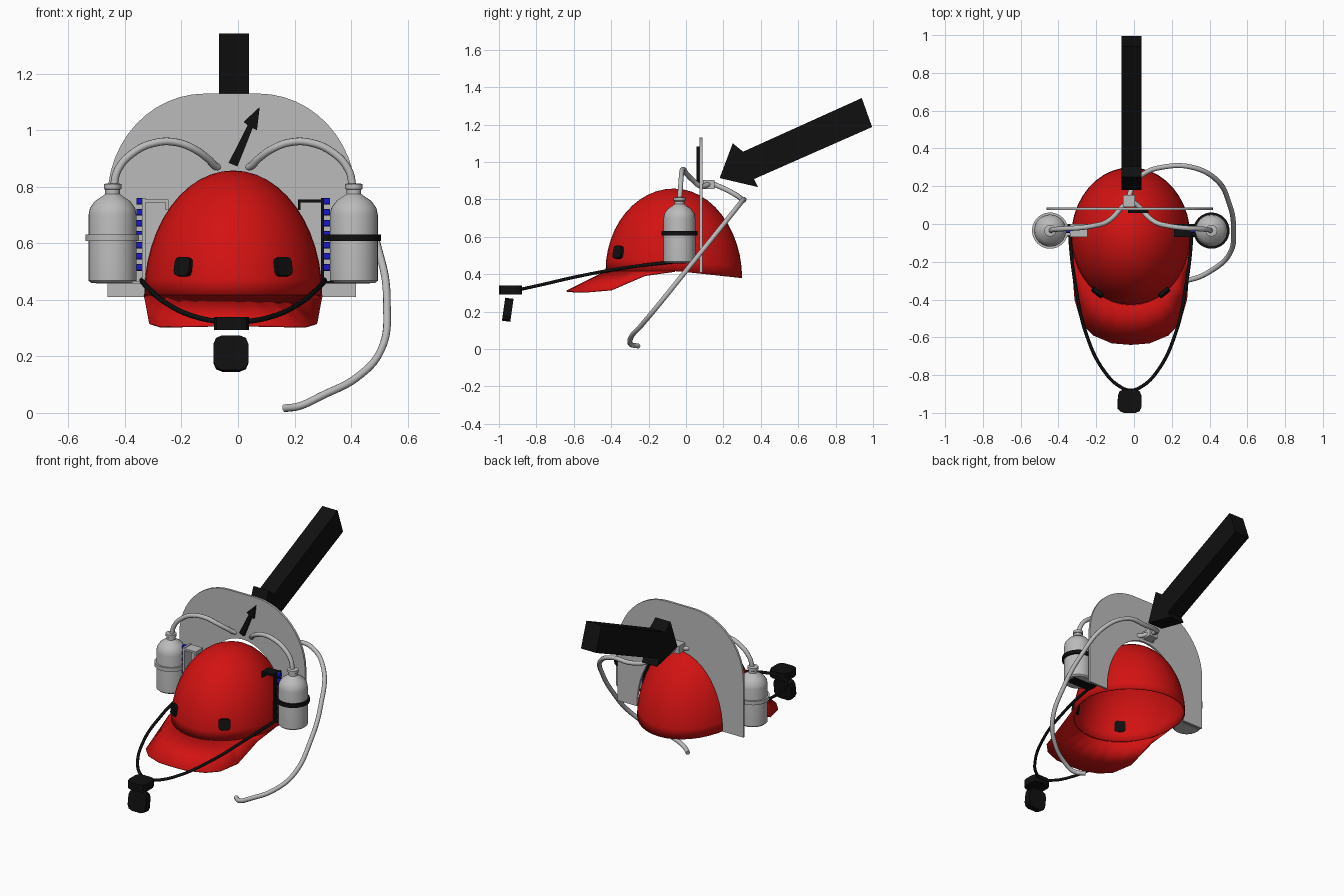
import bpy, bmesh
from math import sin, cos, pi, radians, sqrt
from mathutils import Matrix, Vector

if "Cube" in bpy.data.objects:
    bpy.data.objects.remove(bpy.data.objects["Cube"])


def material(name, r, g, b):
    m = bpy.data.materials.new(name)
    m.use_nodes = True
    m.diffuse_color = (r, g, b, 1)
    m.node_tree.nodes["Principled BSDF"].inputs["Base Color"].default_value = (r, g, b, 1)
    return m


RED = material("red", .65, .006, .006)
GREY = material("grey", .5, .5, .5)
BLACK = material("black", .005, .005, .005)
BLUE = material("blue", .01, .01, .6)
CX, CY = -.017, -.065          # cap centre
RX, RY, RIM, RISE = .315, .365, .417, .441


def finish(name, bm, mat, smooth=True, thickness=0):
    bmesh.ops.recalc_face_normals(bm, faces=bm.faces)
    mesh = bpy.data.meshes.new(name)
    bm.to_mesh(mesh)
    bm.free()
    ob = bpy.data.objects.new(name, mesh)
    bpy.context.collection.objects.link(ob)
    mesh.materials.append(mat)
    if thickness:
        mod = ob.modifiers.new("shell", "SOLIDIFY")
        mod.thickness = thickness
    if smooth:
        bpy.ops.object.select_all(action="DESELECT")
        ob.select_set(True)
        bpy.context.view_layer.objects.active = ob
        bpy.ops.object.shade_smooth_by_angle(angle=radians(35))
    return ob


def skin(bm, rows, closed=False):
    """Join rows of equal length with quads."""
    rows = [[bm.verts.new(p) for p in row] for row in rows]
    for a, b in zip(rows, rows[1:]):
        n = len(a)
        for i in range(n if closed else n - 1):
            j = (i + 1) % n
            bm.faces.new((a[i], a[j], b[j], b[i]))
    return rows


def lathe(name, profile, centre, mat, segments=32):
    bm = bmesh.new()
    rows = skin(bm, [[(centre[0] + r * cos(2 * pi * i / segments),
                       centre[1] + r * sin(2 * pi * i / segments), z)
                      for i in range(segments)] for r, z in profile], True)
    bm.faces.new(rows[0])
    bm.faces.new(rows[-1])
    return finish(name, bm, mat)


def prism(name, pts, depth, matrix, mat):
    """Extrude a flat outline along local z, centred on the matrix."""
    bm = bmesh.new()
    rows = skin(bm, [[matrix @ Vector((x, y, h)) for x, y in pts]
                     for h in (-depth / 2, depth / 2)], True)
    bm.faces.new(rows[0])
    bm.faces.new(rows[1])
    return finish(name, bm, mat, False)


def box(name, centre, size, mat):
    x, y = size[0] / 2, size[1] / 2
    return prism(name, [(-x, -y), (x, -y), (x, y), (-x, y)], size[2],
                 Matrix.Translation(centre), mat)


def rounded_square(half):
    c = half * .5
    pts = []
    for k in range(4):
        for a in (0, 45, 90):
            t = radians(a)
            p = Vector((half - c + c * cos(t), half - c + c * sin(t)))
            pts.append(Matrix.Rotation(k * pi / 2, 2) @ p)
    return pts


def tube(name, points, radius, mat):
    cu = bpy.data.curves.new(name, "CURVE")
    cu.dimensions = "3D"
    cu.bevel_depth, cu.bevel_resolution = radius, 3
    cu.resolution_u, cu.use_fill_caps = 8, True
    sp = cu.splines.new("BEZIER")
    sp.bezier_points.add(len(points) - 1)
    for b, p in zip(sp.bezier_points, points):
        b.co = p
        b.handle_left_type = b.handle_right_type = "AUTO"
    ob = bpy.data.objects.new(name, cu)
    bpy.context.collection.objects.link(ob)
    cu.materials.append(mat)


# Cap dome: half ellipsoid shell whose rim drops toward the back
bm = bmesh.new()
rows = []
for k in range(12):
    e = k / 12 * pi / 2
    row = []
    for i in range(40):
        a = 2 * pi * i / 40
        y = CY + RY * cos(e) * sin(a)
        drop = .037 * max(0, (y + .05) / .35) * (1 - k / 12)
        row.append((CX + RX * cos(e) * cos(a), y, RIM + RISE * sin(e) - drop))
    rows.append(row)
rows = skin(bm, rows, True)
top = bm.verts.new((CX, CY, RIM + RISE))
for i in range(40):
    bm.faces.new((rows[-1][i], rows[-1][(i + 1) % 40], top))
finish("cap_dome", bm, RED, True, .006)

# Cap brim: sheet from the rim out to a lower rounded edge
half = [(0, 0, -.64, .312), (10, .1, -.632, .31), (22, .2, -.59, .308),
        (33, .262, -.525, .308), (48, .298, -.4, .318),
        (70, .312, -.22, .395), (90, .317, -.06, .417)]
edge = [(-a, -x, y, z) for a, x, y, z in half[:0:-1]] + half
bm = bmesh.new()
skin(bm, [[(CX + RX * sin(radians(a)), CY - RY * cos(radians(a)), RIM) for a, x, y, z in edge],
          [(CX + x, y, z) for a, x, y, z in edge]])
finish("cap_brim", bm, RED, True, .006)

# Dark patches set into the front of the dome
for side, label in ((-1, "right"), (1, "left")):
    ux, uz = side * .55, .225
    uy = -sqrt(1 - ux * ux - uz * uz)
    normal = Vector((ux / RX, uy / RY, uz / RISE))
    place = Matrix.Translation((CX + ux * RX, CY + uy * RY, RIM + uz * RISE))
    turn = normal.to_track_quat("Z", "Y").to_matrix().to_4x4()
    prism(label + "_patch", rounded_square(.034), .03, place @ turn, BLACK)

# Arched back plate
FRONT = Matrix.Rotation(pi / 2, 4, "X")
arch = [(-.462, .41)]
arch += [(-.117 - .345 * cos(t * pi / 24), .76 + .37 * sin(t * pi / 24)) for t in range(13)]
arch += [(.073 + .345 * sin(t * pi / 24), .76 + .37 * cos(t * pi / 24)) for t in range(13)]
arch += [(.418, .41), (.282, .41)]
arch += [(CX + .3 * cos(t * pi / 24), RIM + .425 * sin(t * pi / 24)) for t in range(25)]
arch += [(-.317, .41)]
prism("back_plate", arch, .014, Matrix.Translation((0, .08, 0)) @ FRONT, GREY)

# Bottles with bands, brackets, studs and feed tubes on both sides
BY = -.035
for side, label, trim in ((-1, "right", GREY), (1, "left", BLACK)):
    def at(x, y, z):
        return (CX + side * x, y, z)
    centre = at(.427, BY, 0)
    lathe(label + "_bottle", [(.076, .46), (.085, .468), (.085, .7), (.08, .725), (.062, .75),
                              (.035, .768), (.026, .775), (.026, .79), (.031, .793),
                              (.031, .81), (.02, .812)], centre, GREY)
    lathe(label + "_band", [(.086, .608), (.096, .608), (.096, .632), (.086, .632)], centre, trim)
    box(label + "_band_arm", at(.335, BY, .62), (.05, .05, .024), trim)
    box(label + "_bracket", at(.316, BY, .61), (.012, .07, .3), trim)
    box(label + "_bracket_arm", at(.272, BY, .75), (.085, .07, .012), trim)
    box(label + "_bracket_hook", at(.234, BY, .735), (.01, .07, .035), trim)
    box(label + "_bottle_shelf", at(.4, BY, .463), (.17, .07, .009), trim)
    for k in range(7):
        spot = Matrix.Translation(at(.331, BY, .515 + k * .039))
        prism(label + "_stud", rounded_square(.012), .022,
              spot @ Matrix.Rotation(pi / 2, 4, "Y"), BLUE)
    tube(label + "_feed_tube",
         [at(.424, BY, .795), at(.408, -.03, .86), at(.352, -.025, .922), at(.27, -.02, .957),
          at(.2, -.01, .957), at(.14, .005, .935), at(.09, .04, .9), at(.055, .08, .87),
          at(.012, .12, .88)], .0135, GREY)

# Tube junction and long drinking tube
box("tube_junction", (-.027, .122, .88), (.062, .062, .05), GREY)
tube("drinking_tube",
     [(-.027, .14, .885), (-.005, .205, .857), (.05, .265, .825), (.165, .303, .797),
      (.295, .303, .795), (.43, .24, .716), (.505, .105, .548), (.527, -.025, .387),
      (.505, -.16, .22), (.42, -.24, .125), (.295, -.295, .06), (.22, -.295, .025),
      (.165, -.255, .016)], .0135, GREY)

# Front strap
strap = [(.323, .0, .47), (.32, -.1, .462), (.29, -.34, .432), (.24, -.57, .39),
         (.14, -.78, .342), (.055, -.862, .324)]
tube("front_strap", [(CX - x, y, z) for x, y, z in strap] + [(CX, -.88, .32)]
     + [(CX + x, y, z) for x, y, z in strap[::-1]], .009, BLACK)

# Mouthpiece blocks
prism("mouthpiece_top", rounded_square(.062), .047,
      Matrix.Translation((-.023, -.938, .316)), BLACK)
prism("mouthpiece_front", rounded_square(.062), .045,
      Matrix.Translation((-.025, -.953, .21)) @ Matrix.Rotation(radians(82), 4, "X"), BLACK)

# Large arrow pointing down at the junction
SIDE = Matrix(((0, 0, 1, -.014), (1, 0, 0, 0), (0, 1, 0, 0), (0, 0, 0, 1)))
prism("large_arrow", [(.18, .914), (.25, 1.1), (.305, 1.055), (.94, 1.342),
                      (.995, 1.187), (.364, .909), (.385, .866)], .106, SIDE, BLACK)

# Small arrow on the front of the plate
prism("small_arrow", [(-.033, .885), (-.002, .872), (.052, 1.008), (.067, 1.0),
                      (.077, 1.083), (.02, 1.03), (.034, 1.018)], .016,
      Matrix.Translation((0, .065, 0)) @ FRONT, BLACK)
